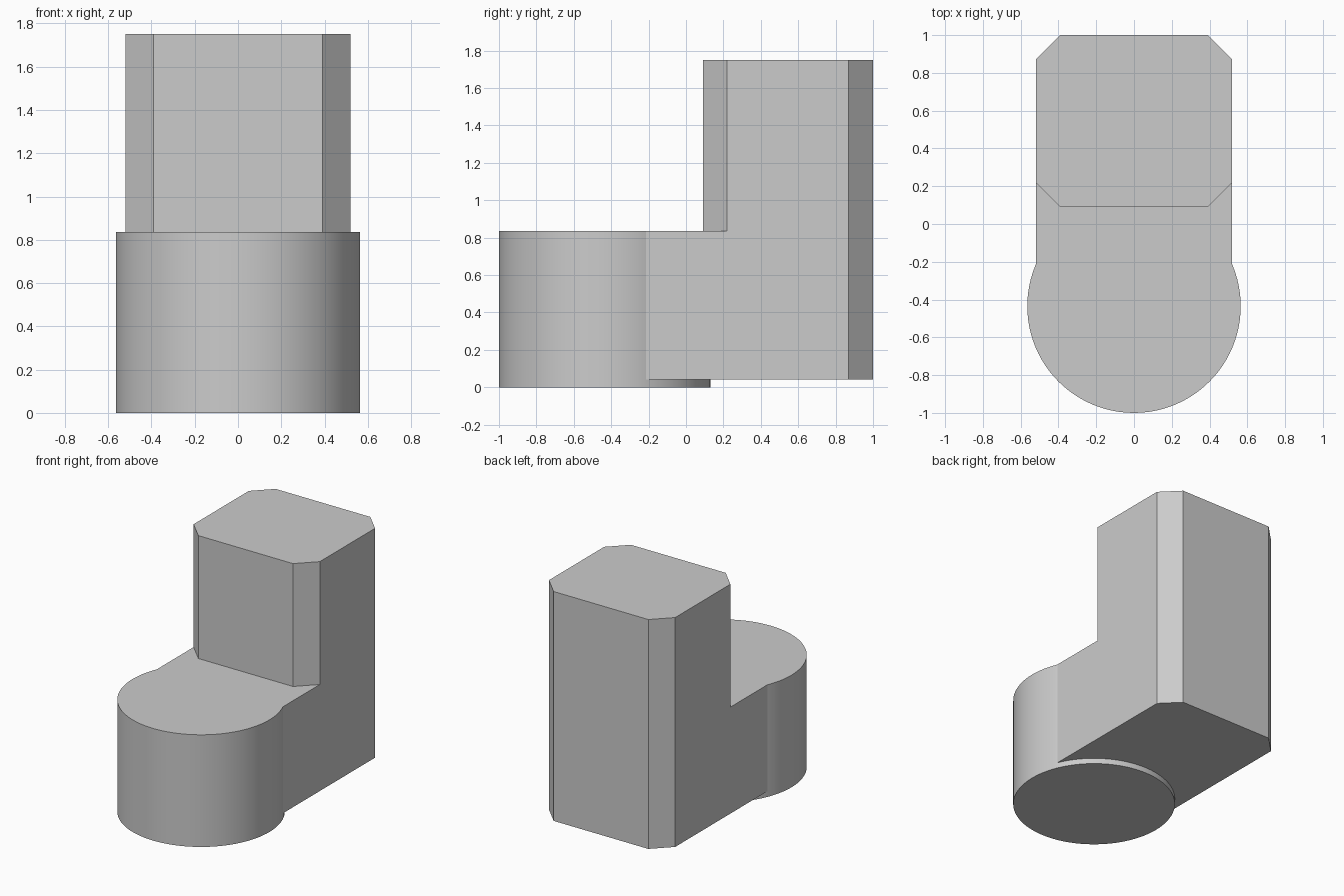
import bpy
import bmesh
import math

default = bpy.data.objects.get("Cube")
if default:
    bpy.data.objects.remove(default, do_unlink=True)

GREY = (0.6, 0.6, 0.6, 1.0)
grey = bpy.data.materials.new("plain grey")
grey.use_nodes = True
grey.diffuse_color = GREY
grey.node_tree.nodes["Principled BSDF"].inputs["Base Color"].default_value = GREY

HALF_W, CHAMFER = 0.52, 0.13
BASE_Z, STEP_Z, TOP_Z = 0.042, 0.835, 1.75
FRONT_Y, BACK_Y = 0.09, 1.0
RADIUS = 0.565
DRUM_Y = RADIUS - 1.0


def prism(name, outline, z0, z1):
    """Extrude a counter-clockwise outline upwards."""
    bm = bmesh.new()
    face = bm.faces.new([bm.verts.new((x, y, z0)) for x, y in outline])
    top = bmesh.ops.extrude_face_region(bm, geom=[face])["geom"]
    bmesh.ops.translate(bm, vec=(0, 0, z1 - z0),
                        verts=[g for g in top if isinstance(g, bmesh.types.BMVert)])
    bmesh.ops.recalc_face_normals(bm, faces=bm.faces)
    mesh = bpy.data.meshes.new(name)
    bm.to_mesh(mesh)
    bm.free()
    mesh.materials.append(grey)
    obj = bpy.data.objects.new(name, mesh)
    bpy.context.collection.objects.link(obj)
    return obj


# Round drum at the front
segments = 96
circle = [(RADIUS * math.cos(math.tau * i / segments),
           DRUM_Y + RADIUS * math.sin(math.tau * i / segments))
          for i in range(segments)]
body = prism("stepped_body", circle, 0, STEP_Z)

# Straight block joining the drum to the column
bridge = prism("bridge", [(-HALF_W, DRUM_Y), (HALF_W, DRUM_Y),
                          (HALF_W, 0.5), (-HALF_W, 0.5)], BASE_Z, STEP_Z)

# Tall column with chamfered corners
inner = HALF_W - CHAMFER
right = [(inner, FRONT_Y), (HALF_W, FRONT_Y + CHAMFER),
         (HALF_W, BACK_Y - CHAMFER), (inner, BACK_Y)]
column = prism("column", right + [(-x, y) for x, y in reversed(right)], BASE_Z, TOP_Z)

# Fuse everything into one clean solid
bpy.context.view_layer.objects.active = body
for part in (bridge, column):
    part.hide_render = True
    union = body.modifiers.new("union", "BOOLEAN")
    union.operation = "UNION"
    union.solver = "EXACT"
    union.object = part
    bpy.ops.object.modifier_apply(modifier=union.name)
    bpy.data.objects.remove(part, do_unlink=True)

bpy.ops.object.select_all(action="DESELECT")
body.select_set(True)
bpy.ops.object.shade_smooth_by_angle(angle=math.radians(20))
